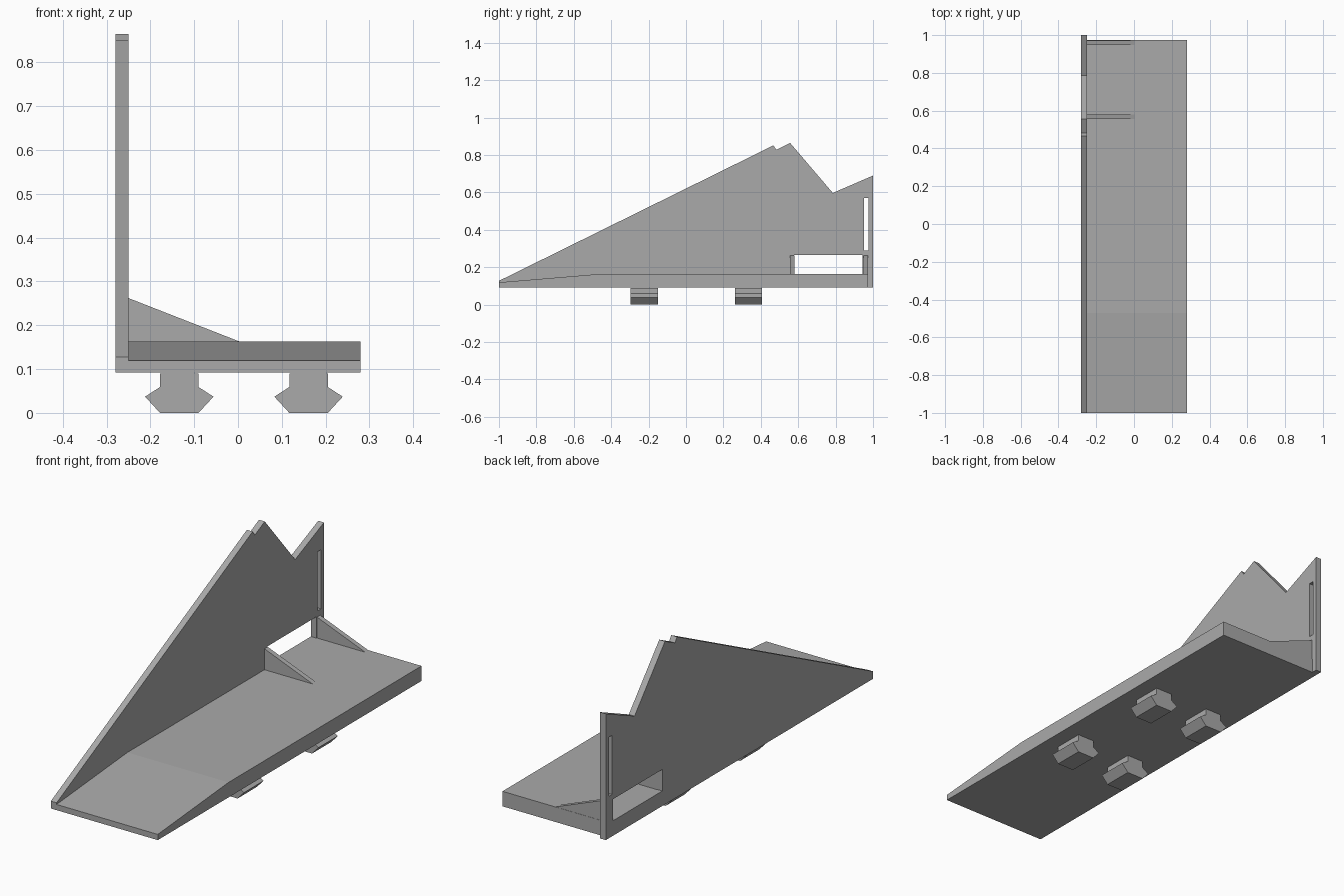
import bpy
import bmesh
from mathutils import Vector

cube = bpy.data.objects.get("Cube")
if cube:
    bpy.data.objects.remove(cube, do_unlink=True)

grey = bpy.data.materials.new("plain grey")
grey.use_nodes = True
grey.diffuse_color = (0.4, 0.4, 0.4, 1)
grey.node_tree.nodes["Principled BSDF"].inputs["Base Color"].default_value = grey.diffuse_color


def extrude_profile(name, profile, axis, start, end):
    """Extrude a flat outline along x (outline is y, z) or y (outline is x, z)."""
    bm = bmesh.new()
    if axis == "x":
        points = [(start, a, b) for a, b in profile]
        offset = Vector((end - start, 0, 0))
    else:
        points = [(a, start, b) for a, b in profile]
        offset = Vector((0, end - start, 0))
    face = bm.faces.new([bm.verts.new(p) for p in points])
    result = bmesh.ops.extrude_face_region(bm, geom=[face], use_keep_orig=True)
    moved = [g for g in result["geom"] if isinstance(g, bmesh.types.BMVert)]
    bmesh.ops.translate(bm, vec=offset, verts=moved)
    bmesh.ops.recalc_face_normals(bm, faces=bm.faces)
    mesh = bpy.data.meshes.new(name)
    bm.to_mesh(mesh)
    bm.free()
    mesh.materials.append(grey)
    obj = bpy.data.objects.new(name, mesh)
    bpy.context.collection.objects.link(obj)
    return obj


def cut_opening(target, name, y0, y1, z0, z1):
    outline = [(y0, z0), (y1, z0), (y1, z1), (y0, z1)]
    cutter = extrude_profile(name, outline, "x", LEFT - 0.05, INNER + 0.05)
    cutter.hide_render = True
    cutter.hide_viewport = True
    cutter.hide_set(True)
    mod = target.modifiers.new(name, "BOOLEAN")
    mod.operation = "DIFFERENCE"
    mod.solver = "EXACT"
    mod.object = cutter


LEFT, INNER, RIGHT = -0.28, -0.25, 0.28
BOTTOM, DECK, RIB_TOP = 0.092, 0.163, 0.262

# Tall side wall with notched top, window and upright slot
wall = extrude_profile("side_wall", [
    (-1, BOTTOM), (1, BOTTOM), (1, 0.69), (0.785, 0.597),
    (0.557, 0.864), (0.483, 0.828), (0.467, 0.851), (-1, 0.127)],
    "x", LEFT, INNER)
cut_opening(wall, "window_cutter", 0.577, 0.945, DECK, RIB_TOP + 0.003)
cut_opening(wall, "slot_cutter", 0.952, 0.977, 0.29, 0.57)

# Base plate with a tapered front
extrude_profile("base_plate", [
    (-1, BOTTOM), (0.973, BOTTOM), (0.973, DECK), (-0.47, DECK), (-1, 0.119)],
    "x", INNER, RIGHT)

# Triangular ribs on both sides of the window
for name, y in (("front_rib", 0.555), ("back_rib", 0.948)):
    extrude_profile(name, [(INNER, DECK), (0.003, DECK), (INNER, RIB_TOP)],
                    "y", y, y + 0.024)

# Four flared feet
half_foot = [(0.044, BOTTOM), (0.044, 0.061), (0.078, 0.039), (0.044, 0.002)]
for side, x in (("right", -0.134), ("left", 0.161)):
    outline = [(x + a, z) for a, z in half_foot]
    outline += [(x - a, z) for a, z in reversed(half_foot)]
    for place, y in (("front", -0.296), ("back", 0.261)):
        foot = extrude_profile(f"{place}_{side}_foot", outline, "y", y, y + 0.145)
        foot.location.z = -0.002
